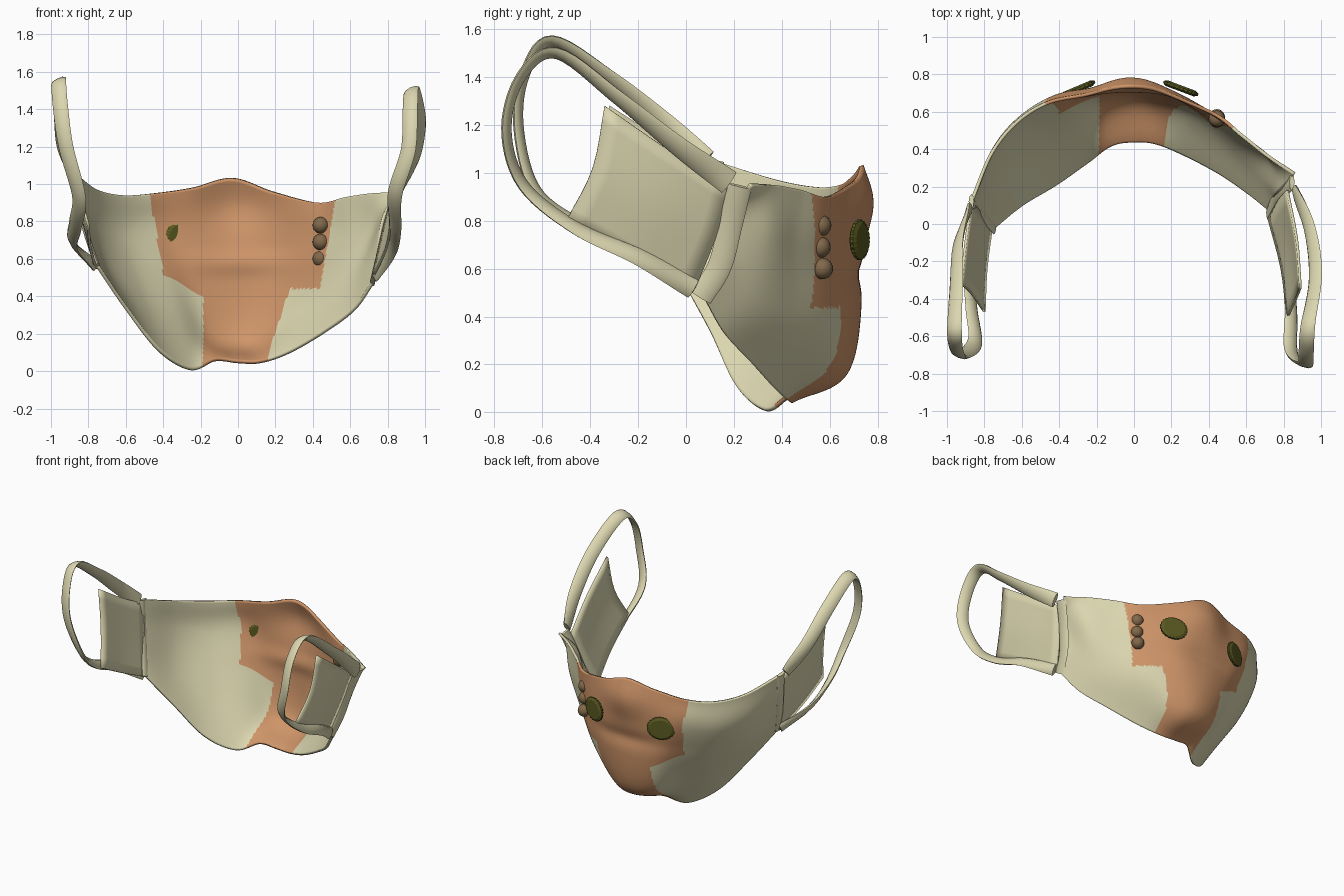
import bpy, bmesh, math
from mathutils import Vector, Matrix

cube = bpy.data.objects.get("Cube")
if cube:
    bpy.data.objects.remove(cube)


def material(name, colour):
    m = bpy.data.materials.new(name)
    m.use_nodes = True
    m.diffuse_color = (*colour, 1)
    m.node_tree.nodes["Principled BSDF"].inputs["Base Color"].default_value = (*colour, 1)
    return m


cream = material("cream cloth", (.71, .67, .43))
orange = material("orange cloth", (.62, .30, .14))
brown = material("brown bead", (.22, .14, .07))
olive = material("olive button", (.10, .10, .015))


def spline(points, t):
    """Catmull-Rom point at t in 0..1, through all points."""
    n = len(points) - 1
    i = min(int(t * n), n - 1)
    f = t * n - i
    p1, p2 = points[i], points[i + 1]
    p0 = points[i - 1] if i else p1 * 2 - p2
    p3 = points[i + 2] if i + 2 <= n else p2 * 2 - p1
    m1, m2 = (p2 - p0) / 2, (p3 - p1) / 2
    g = f * f * (3 - 2 * f)
    return p1 * (1 - g) + p2 * g + m1 * f * (1 - f) ** 2 - m2 * f * f * (1 - f)


def finish(bm, name, mats, angle=40):
    bmesh.ops.recalc_face_normals(bm, faces=bm.faces)
    me = bpy.data.meshes.new(name)
    bm.to_mesh(me)
    bm.free()
    ob = bpy.data.objects.new(name, me)
    bpy.context.collection.objects.link(ob)
    for m in mats:
        me.materials.append(m)
    bpy.ops.object.select_all(action='DESELECT')
    ob.select_set(True)
    bpy.context.view_layer.objects.active = ob
    bpy.ops.object.shade_smooth_by_angle(angle=math.radians(angle))
    return ob


def sheet(columns, name, nu, nv, mats, thick, adjust=None, rule=None):
    """Cloth sheet lofted through columns of points."""
    columns = [[Vector(p) for p in c] for c in columns]
    bm = bmesh.new()
    grid = []
    for j in range(nv + 1):
        row = [spline(c, j / nv) for c in columns]
        pts = [spline(row, i / nu) for i in range(nu + 1)]
        grid.append([bm.verts.new(adjust(p) if adjust else p) for p in pts])
    for a, b in zip(grid, grid[1:]):
        for i in range(nu):
            f = bm.faces.new((a[i], a[i + 1], b[i + 1], b[i]))
            if rule:
                f.material_index = rule(f.calc_center_median())
    ob = finish(bm, name, mats)
    mod = ob.modifiers.new("thickness", 'SOLIDIFY')
    mod.thickness, mod.offset = thick, 0
    return ob


def ribbon(points, name, wide, thin, twist=0, flare=0, steps=40):
    """Flat band along a path, turned sideways in the middle, wider at the start."""
    points = [Vector(p) for p in points]
    bm = bmesh.new()
    rings = []
    for k in range(steps + 1):
        t = k / steps
        p = spline(points, t)
        d = (spline(points, min(t + .01, 1)) - spline(points, max(t - .01, 0))).normalized()
        side = Vector((1, 0, 0))
        side = (side - d * side.dot(d)).normalized()
        a = twist * math.sin(math.pi * t) ** .7
        w = d.cross(side) * math.cos(a) + side * math.sin(a)
        n = d.cross(w)
        half = wide * (1 + flare * (1 - t) ** 4)
        ring = []
        for s in range(8):
            q = math.tau * s / 8
            ring.append(bm.verts.new(p + w * half * math.cos(q) + n * thin * math.sin(q)))
        rings.append(ring)
    for a, b in zip(rings, rings[1:]):
        for s in range(8):
            bm.faces.new((a[s - 1], a[s], b[s], b[s - 1]))
    bm.faces.new(rings[0])
    bm.faces.new(rings[-1])
    return finish(bm, name, [cream], 60)


# Mask body: columns from the right cheek to the left, each top to bottom
body = [
    [(-.87, .12, 1.05), (-.85, .1, .88), (-.8, .04, .7), (-.75, -.02, .56)],
    [(-.76, .38, .97), (-.76, .36, .78), (-.7, .27, .55), (-.6, .1, .34)],
    [(-.62, .55, .94), (-.62, .54, .72), (-.52, .42, .4), (-.42, .21, .11)],
    [(-.45, .65, .95), (-.42, .67, .72), (-.32, .54, .3), (-.25, .33, .01)],
    [(-.24, .68, .98), (-.23, .71, .65), (-.17, .64, .21), (-.12, .42, .06)],
    [(-.03, .71, 1.03), (-.02, .73, .6), (0, .675, .18), (0, .44, .05)],
    [(.18, .67, .96), (.2, .7, .62), (.15, .64, .2), (.12, .43, .05)],
    [(.43, .585, .9), (.44, .565, .69), (.33, .575, .34), (.27, .37, .1)],
    [(.58, .47, .93), (.58, .455, .7), (.48, .45, .4), (.46, .27, .21)],
    [(.72, .36, .95), (.72, .34, .75), (.63, .3, .48), (.62, .16, .33)],
    [(.86, .27, .95), (.78, .18, .82), (.75, .14, .62), (.72, .08, .47)],
]


def folds(p):
    """Nose ridge above and a crease under it."""
    ridge = .055 * math.exp(-(p.x / .24) ** 2 - ((p.z - .89) / .15) ** 2)
    crease = -.018 * math.exp(-(p.x / .3) ** 2 - ((p.z - .58) / .06) ** 2)
    return p + Vector((0, ridge + crease, 0))


def patch(c):
    """Orange centre with stepped sides."""
    z = c.z
    if z > .5:
        left = -.4 - .17 * (z - .5)
    elif z > .4:
        left = -.2 - 1.8 * (z - .4)
    else:
        left = -.19
    right = .445 + .17 * (z - .44) if z > .44 else .14 + .32 * z
    return int(left < c.x < right)


sheet(body, "mask_body", 160, 80, [cream, orange], .018, folds, patch)

# Side seams where the straps join
ribbon(body[0], "right_side_seam", .04, .014)
ribbon([(.845, .225, .945), (.79, .185, .78), (.75, .14, .61), (.72, .06, .48)],
       "left_side_seam", .05, .014)

# Ear panels
sheet([[(.82, .18, .93), (.77, .12, .72), (.72, .03, .5)],
       [(.87, -.08, 1.1), (.84, -.13, .87), (.79, -.24, .65)],
       [(.89, -.34, 1.28), (.87, -.39, 1.02), (.82, -.5, .8)]],
      "left_ear_panel", 8, 8, [cream], .014)
sheet([[(-.87, .12, 1.02), (-.82, .06, .78), (-.76, -.01, .55)],
       [(-.9, -.1, 1.14), (-.85, -.15, .9), (-.79, -.24, .66)],
       [(-.925, -.32, 1.28), (-.87, -.37, 1.03), (-.8, -.47, .78)]],
      "right_ear_panel", 8, 8, [cream], .014)

# Ear straps
ribbon([(.86, .18, .96), (.94, -.03, 1.11), (.97, -.28, 1.31), (.93, -.54, 1.5),
        (.92, -.69, 1.4), (.91, -.75, 1.18), (.84, -.68, .95), (.84, -.46, .77),
        (.82, -.2, .65), (.74, .03, .515)], "left_ear_strap", .042, .016, 1.2, .25, 60)
ribbon([(-.88, .08, 1.05), (-.94, -.1, 1.22), (-.95, -.32, 1.4), (-.96, -.56, 1.55),
        (-.95, -.67, 1.42), (-.92, -.7, 1.2), (-.85, -.63, .93), (-.87, -.44, .78),
        (-.88, -.2, .68), (-.77, -.01, .57)], "right_ear_strap", .042, .016, 1.2, .25, 60)

# Ridged oval buttons on the outside
for label, x, y, turn in (("right", -.3, .722, .4), ("left", .25, .725, -.36)):
    bm = bmesh.new()
    rings = []
    for depth, size in ((-.016, .8), (-.006, 1), (.006, 1), (.016, .8)):
        ring = []
        for k in range(48):
            r = size * (1 if k % 2 else .95)
            a = math.tau * k / 48
            ring.append(bm.verts.new((.1 * r * math.cos(a), depth, .085 * r * math.sin(a))))
        rings.append(ring)
    for a, b in zip(rings, rings[1:]):
        for k in range(48):
            bm.faces.new((a[k - 1], a[k], b[k], b[k - 1]))
    bm.faces.new(rings[0])
    bm.faces.new(rings[-1])
    bm.transform(Matrix.Translation((x, y, .72)) @ Matrix.Rotation(turn, 4, 'Z'))
    finish(bm, label + "_button", [olive], 20)

# Row of beads set through the cloth
for k, (y, z) in enumerate(((.563, .78), (.56, .69), (.57, .6))):
    bm = bmesh.new()
    bmesh.ops.create_uvsphere(bm, u_segments=20, v_segments=12, radius=.044)
    bm.transform(Matrix.Translation((.443, y, z)))
    finish(bm, "bead_%d" % (k + 1), [brown])
